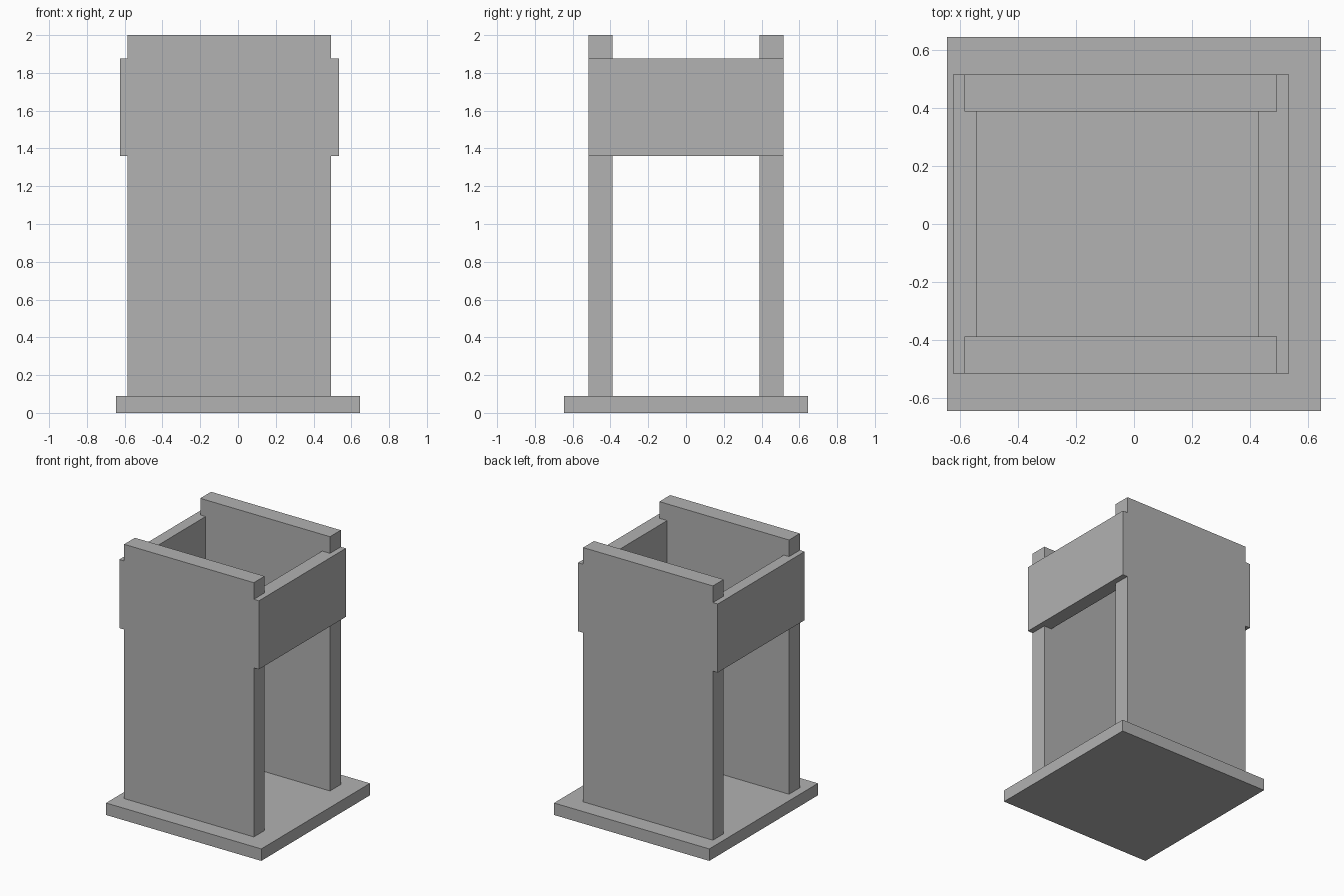
import bpy
import bmesh

cube = bpy.data.objects.get("Cube")
if cube:
    bpy.data.objects.remove(cube, do_unlink=True)

# One plain grey for everything
grey = bpy.data.materials.new("plain_grey")
grey.use_nodes = True
colour = (0.445, 0.445, 0.445, 1)
grey.diffuse_color = colour
grey.node_tree.nodes["Principled BSDF"].inputs["Base Color"].default_value = colour


def slab(name, outline, bottom, top):
    """Extrude a plan outline from bottom to top."""
    bm = bmesh.new()
    face = bm.faces.new([bm.verts.new((x, y, bottom)) for x, y in outline])
    result = bmesh.ops.extrude_face_region(bm, geom=[face])
    verts = [g for g in result["geom"] if isinstance(g, bmesh.types.BMVert)]
    bmesh.ops.translate(bm, verts=verts, vec=(0, 0, top - bottom))
    bmesh.ops.recalc_face_normals(bm, faces=bm.faces)
    mesh = bpy.data.meshes.new(name)
    bm.to_mesh(mesh)
    bm.free()
    mesh.materials.append(grey)
    obj = bpy.data.objects.new(name, mesh)
    bpy.context.collection.objects.link(obj)
    return obj


def rectangle(x0, x1, y0, y1):
    return [(x0, y0), (x1, y0), (x1, y1), (x0, y1)]


BASE_TOP = 0.09
OUTER_Y, INNER_Y = 0.516, 0.388
WALL_LEFT, WALL_RIGHT = 0.493, -0.585

# Base plate
slab("base_plate", rectangle(-0.645, 0.645, -0.645, 0.645), 0, BASE_TOP)

# Tall front and back walls
slab("front_wall", rectangle(WALL_RIGHT, WALL_LEFT, -OUTER_Y, -INNER_Y), BASE_TOP, 2)
slab("back_wall", rectangle(WALL_RIGHT, WALL_LEFT, INNER_Y, OUTER_Y), BASE_TOP, 2)


# Side panels, notched to fit around the ends of the walls
def side_panel(name, outer, notch, inner):
    half = [(outer, OUTER_Y), (notch, OUTER_Y), (notch, INNER_Y), (inner, INNER_Y)]
    outline = half + [(x, -y) for x, y in reversed(half)]
    slab(name, outline, 1.36, 1.875)


side_panel("left_panel", 0.535, WALL_LEFT, 0.428)
side_panel("right_panel", -0.625, WALL_RIGHT, -0.541)
